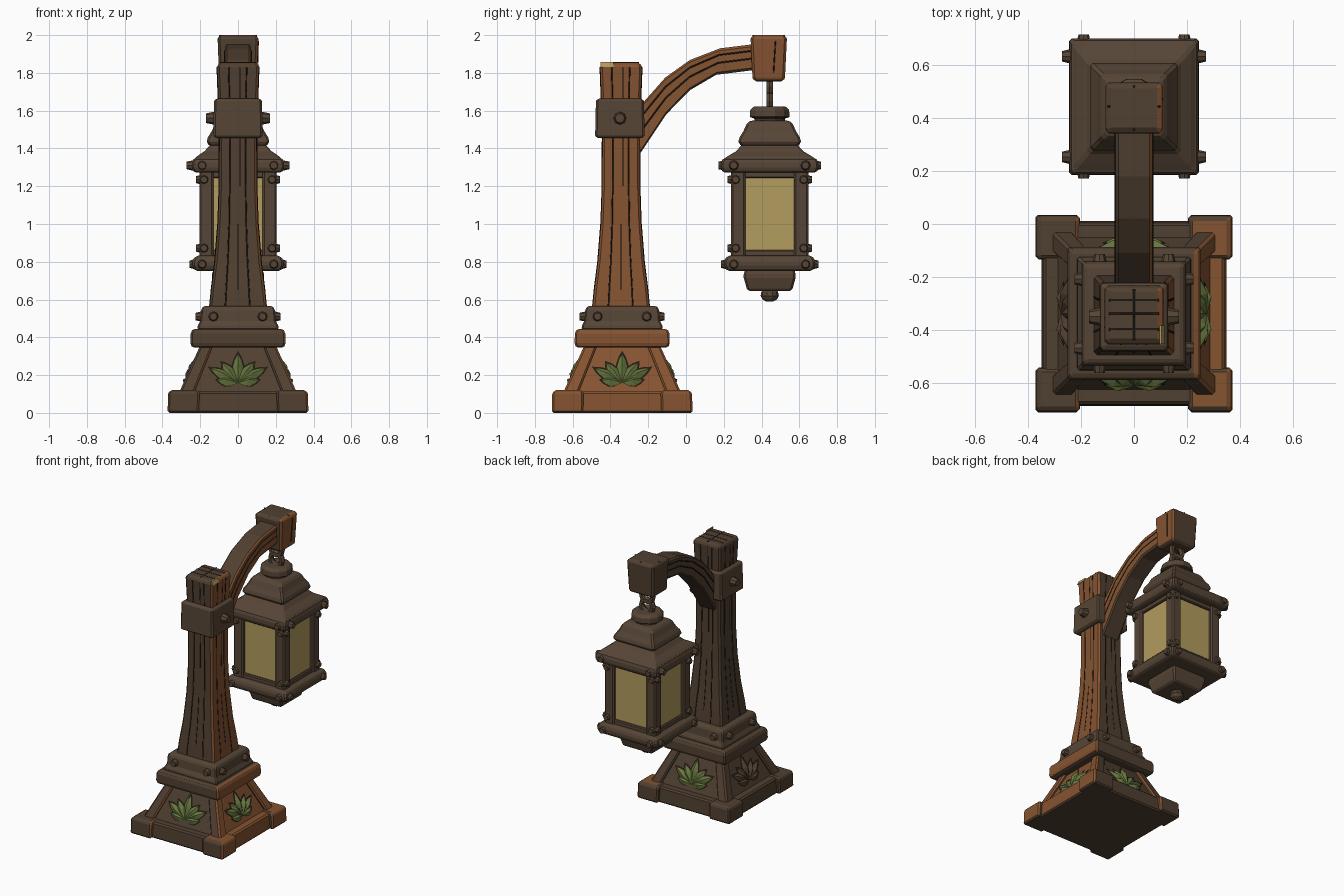
import bpy, bmesh, math
from mathutils import Matrix, Vector

if "Cube" in bpy.data.objects:
    bpy.data.objects.remove(bpy.data.objects["Cube"])

PY, LY = -0.338, 0.443            # y of the post axis and of the lantern axis


def mat(name, *rgb):
    m = bpy.data.materials.new(name)
    lin = [c / 12.92 if c < 0.04 else ((c + 0.055) / 1.055) ** 2.4 for c in rgb]
    m.diffuse_color = (*lin, 1)
    m.use_nodes = True
    m.node_tree.nodes["Principled BSDF"].inputs["Base Color"].default_value = m.diffuse_color
    return m


DARK = mat("dark_wood", 0.315, 0.25, 0.19)
ORANGE = mat("orange_wood", 0.52, 0.325, 0.19)
METAL = mat("brown_metal", 0.335, 0.27, 0.21)
GLASS = mat("amber_glass", 0.70, 0.61, 0.37)
GREEN = mat("leaf_green", 0.40, 0.46, 0.24)
INK = mat("groove_dark", 0.14, 0.105, 0.08)


def finish(name, bm, mats, bevel=0.01, tops=False):
    """Two materials: the second goes on faces looking to +x."""
    bmesh.ops.recalc_face_normals(bm, faces=bm.faces)
    if len(mats) > 1:
        for f in bm.faces:
            right_top = tops and f.normal.z > 0.5 and f.calc_center_median().x > 0.2
            f.material_index = int(f.normal.x > 0.4 or right_top)
    me = bpy.data.meshes.new(name)
    bm.to_mesh(me)
    bm.free()
    for m in mats:
        me.materials.append(m)
    ob = bpy.data.objects.new(name, me)
    bpy.context.collection.objects.link(ob)
    if bevel:
        b = ob.modifiers.new("bevel", 'BEVEL')
        b.width, b.segments, b.limit_method = bevel, 1, 'ANGLE'
    return ob


def loft(name, secs, mats, cy=0.0, n=4, bevel=0.01, tops=False):
    """Stack of rings (z, half_x[, half_y, centre_x, centre_y]); n = 4 gives boxes."""
    bm = bmesh.new()
    rings = []
    for s in secs:
        z, hx = s[:2]
        hy = s[2] if len(s) > 2 else hx
        ox, oy = s[3:5] if len(s) > 3 else (0, 0)
        k = 1 / math.cos(math.pi / n)
        rings.append([bm.verts.new((ox + hx * k * math.cos(2 * math.pi * (i + .5) / n),
                                    cy + oy + hy * k * math.sin(2 * math.pi * (i + .5) / n), z))
                      for i in range(n)])
    bm.faces.new(rings[0])
    bm.faces.new(rings[-1])
    for a, b in zip(rings, rings[1:]):
        for i in range(n):
            j = (i + 1) % n
            bm.faces.new((a[i], a[j], b[j], b[i]))
    return finish(name, bm, mats, bevel, tops)


def turn(k, cy):
    return Matrix.Translation((0, cy, 0)) @ Matrix.Rotation(k * math.pi / 2, 4, 'Z')


def bolts(name, cy, half, offs, zs, r=0.028, depth=0.025, sides=range(4)):
    """Round-headed bolts on the sides of a square part."""
    bm = bmesh.new()
    for k in sides:
        for u in offs:
            for z in zs:
                m = turn(k, cy) @ Matrix.Translation((u, -half - depth / 2 + .005, z)) \
                    @ Matrix.Rotation(math.pi / 2, 4, 'X')
                bmesh.ops.create_cone(bm, cap_ends=True, segments=8, radius1=r, radius2=r * .7,
                                      depth=depth + .01, matrix=m)
    return finish(name, bm, [METAL], 0)


def groove(name, lines, r=0.005):
    cu = bpy.data.curves.new(name, 'CURVE')
    cu.dimensions, cu.bevel_depth, cu.bevel_resolution = '3D', r, 0
    for pts in lines:
        s = cu.splines.new('POLY')
        s.points.add(len(pts) - 1)
        for p, q in zip(s.points, pts):
            p.co = (*q, 1)
    cu.materials.append(INK)
    bpy.context.collection.objects.link(bpy.data.objects.new(name, cu))


WOOD = [DARK, ORANGE]
# Base: rails, corner blocks, sloped panel body and corner struts
loft("base_floor", [(0, .33), (.11, .33)], [DARK], PY)
for sx, sy, nm in ((0, -1, "front"), (0, 1, "back"), (-1, 0, "left"), (1, 0, "right")):
    h = (.24, .05) if sx == 0 else (.05, .24)
    loft("base_rail_" + nm, [(0, *h, sx * .3, sy * .3), (.113, *h, sx * .292, sy * .292)],
         WOOD, PY, tops=True)
for sx in (-1, 1):
    for sy in (-1, 1):
        loft("corner_block", [(0, .083, .083, sx * .29, sy * .29),
                              (.1, .083, .083, sx * .287, sy * .287),
                              (.12, .075, .075, sx * .285, sy * .285)], WOOD, PY, tops=True)
        loft("corner_strut", [(.1, .04, .04, sx * .275, sy * .275),
                              (.36, .034, .034, sx * .165, sy * .165)], WOOD, PY)
loft("base_panels", [(.1, .293), (.36, .178)], WOOD, PY)
loft("upper_base_band", [(.345, .24), (.36, .252), (.43, .25), (.445, .235)], WOOD, PY)
loft("post_foot_collar", [(.44, .215), (.47, .212), (.48, .2), (.55, .195), (.567, .18)], [METAL], PY)
bolts("foot_bolts", PY, .2, (-.13, .13), (.51,))

# Leaf fans on the four sloped panels
tilt = math.atan2(.115, .26)
for k, nm in enumerate(("front", "right", "back", "left")):
    for layer, (colour, grow, lift, ridge) in enumerate(((INK, 1.12, .002, .006),
                                                         (DARK if k == 3 else GREEN, 1, .006, .022))):
        bm = bmesh.new()
        base = turn(k, PY) @ Matrix.Translation((0, -.27 - lift, .16)) \
            @ Matrix.Rotation(math.pi / 2 - tilt, 4, 'X')
        for deg, L in ((0, .165), (36, .14), (-36, .14), (60, .165), (-60, .165), (82, .11), (-82, .11)):
            w = .027 * grow + (grow - 1) * .03
            m = base @ Matrix.Rotation(math.radians(deg), 4, 'Z')
            vs = [bm.verts.new(m @ Vector((x * w, y * L * grow, 0)))
                  for x, y in ((0, 0), (.8, .3), (1, .55), (.6, .8), (0, 1), (-.6, .8), (-1, .55), (-.8, .3))]
            top = bm.verts.new(m @ Vector((0, L * .55, ridge)))
            for i in range(8):
                bm.faces.new((vs[i], vs[(i + 1) % 8], top))
            bm.faces.new(vs[::-1])
        finish(nm + ("_leaf_fan" if layer else "_leaf_backing"), bm, [colour], 0)

# Flared post with carved grooves
post = [(.55, .152), (.65, .142), (.8, .123), (1.0, .107), (1.2, .1), (1.45, .099),
        (1.65, .104), (1.83, .111), (1.855, .1)]
loft("post", post, WOOD, PY - .006, bevel=.012)
lines = []
for k in range(4):
    for f, a, b in ((-.45, 0, 7), (.42, 0, 7), (0, 1, 3), (.1, 4, 7)):
        lines.append([turn(k, PY - .006) @ Vector((f * h, -h + .002, z)) for z, h in post[a:b + 1]])
groove("post_grooves", lines)
groove("post_top_grooves", [[(0, PY - .1, 1.853), (0, PY + .09, 1.853)]] +
       [[(-.095, PY + d, 1.853), (.095, PY + d, 1.853)] for d in (-.06, .0, .05)])
loft("post_top_chip", [(1.83, .004, .035, .1105, -.08), (1.857, .004, .035, .1, -.08)], [GLASS], PY, bevel=0)
loft("post_collar", [(1.455, .125), (1.47, .131), (1.65, .127), (1.665, .118)], [METAL], PY - .012)
bolts("collar_bolts", PY - .012, .13, (0,), (1.56,), .036, .04, (1, 3))

# Curved arm, built from upper and lower edge points (y, z)
upper = [(-.30, 1.56), (-.225, 1.645), (-.11, 1.775), (.02, 1.868), (.18, 1.93), (.40, 1.957)]
lower = [(-.30, 1.30), (-.235, 1.385), (-.105, 1.58), (.02, 1.708), (.16, 1.79), (.40, 1.82)]
bm = bmesh.new()
rings = [[bm.verts.new(v) for v in ((-.069, *u), (.069, *u), (.069, *l), (-.069, *l))]
         for u, l in zip(upper, lower)]
for a, b in zip(rings, rings[1:]):
    for i in range(4):
        j = (i + 1) % 4
        bm.faces.new((a[i], a[j], b[j], b[i]))
bm.faces.new(rings[0])
bm.faces.new(rings[-1])
finish("curved_arm", bm, WOOD)
groove("arm_grooves", [[(x, u[0] * t + l[0] * (1 - t), u[1] * t + l[1] * (1 - t))
                        for u, l in zip(upper, lower)] for x in (-.068, .068) for t in (.45, .75)])
loft("arm_end_block", [(1.755, .092, .078), (1.775, .1, .086), (1.98, .108, .096), (2.0, .098, .086)],
     WOOD, LY - .005, bevel=.012)
groove("end_block_grooves", [[(0, LY - .09, 1.996), (0, LY + .08, 1.996)],
                             [(-.1, LY, 1.996), (.1, LY, 1.996)],
                             [(.102, LY + .02, 1.8), (.107, LY + .03, 1.97)]], .004)

# Hanging links
for nm, z in (("upper_link", 1.728), ("lower_link", 1.652)):
    bpy.ops.mesh.primitive_torus_add(major_segments=12, minor_segments=6, major_radius=.045,
                                     minor_radius=.02, location=(0, LY, z), rotation=(math.pi / 2, 0, 0))
    bpy.context.object.name = nm
    bpy.context.object.data.materials.append(METAL)

# Lantern cap, roof tiers and eave
loft("lantern_cap", [(1.53, .08), (1.56, .082), (1.565, .105), (1.605, .103), (1.622, .085)],
     [METAL], LY, n=12, bevel=.004)
loft("upper_roof", [(1.41, .14), (1.425, .165), (1.45, .165), (1.49, .14), (1.535, .12), (1.548, .1)],
     [METAL], LY)
loft("lower_roof", [(1.34, .238, .25), (1.36, .215, .22), (1.385, .178), (1.425, .142)], [METAL], LY)
loft("roof_eave", [(1.272, .232, .245), (1.29, .245, .258), (1.335, .243, .256), (1.35, .23, .243)],
     [METAL], LY)
bolts("eave_bolts", LY, .247, (-.19, .19), (1.31,))

# Lantern body: glass, corner posts and rails
loft("lantern_glass", [(.8, .18), (1.29, .18)], [GLASS], LY, bevel=0)
for sx in (-1, 1):
    for sy in (-1, 1):
        loft("lantern_corner_post", [(.8, .038, .038, sx * .167, sy * .167),
                                     (1.3, .038, .038, sx * .167, sy * .167)], [METAL], LY)
for z0, z1, nm in ((.8, .862, "lower"), (1.243, 1.3, "upper")):
    loft(nm + "_lantern_rail", [(z0, .195), (z1, .195)], [METAL], LY, bevel=.006)
bolts("frame_bolts", LY, .203, (-.18, .18), (.872, 1.235), .026, .02)

# Lantern bottom plate, block and finial
loft("lantern_bottom_plate", [(.752, .225), (.77, .24), (.81, .24), (.832, .222)], [METAL], LY)
bolts("bottom_plate_bolts", LY, .238, (-.19, .19), (.787,), .027, .02)
loft("lantern_lower_block", [(.645, .115), (.66, .122), (.725, .14), (.76, .13)], [METAL], LY)
loft("finial", [(.59, .018), (.6, .036), (.62, .046), (.64, .042), (.66, .03)], [METAL], LY, n=10, bevel=0)
